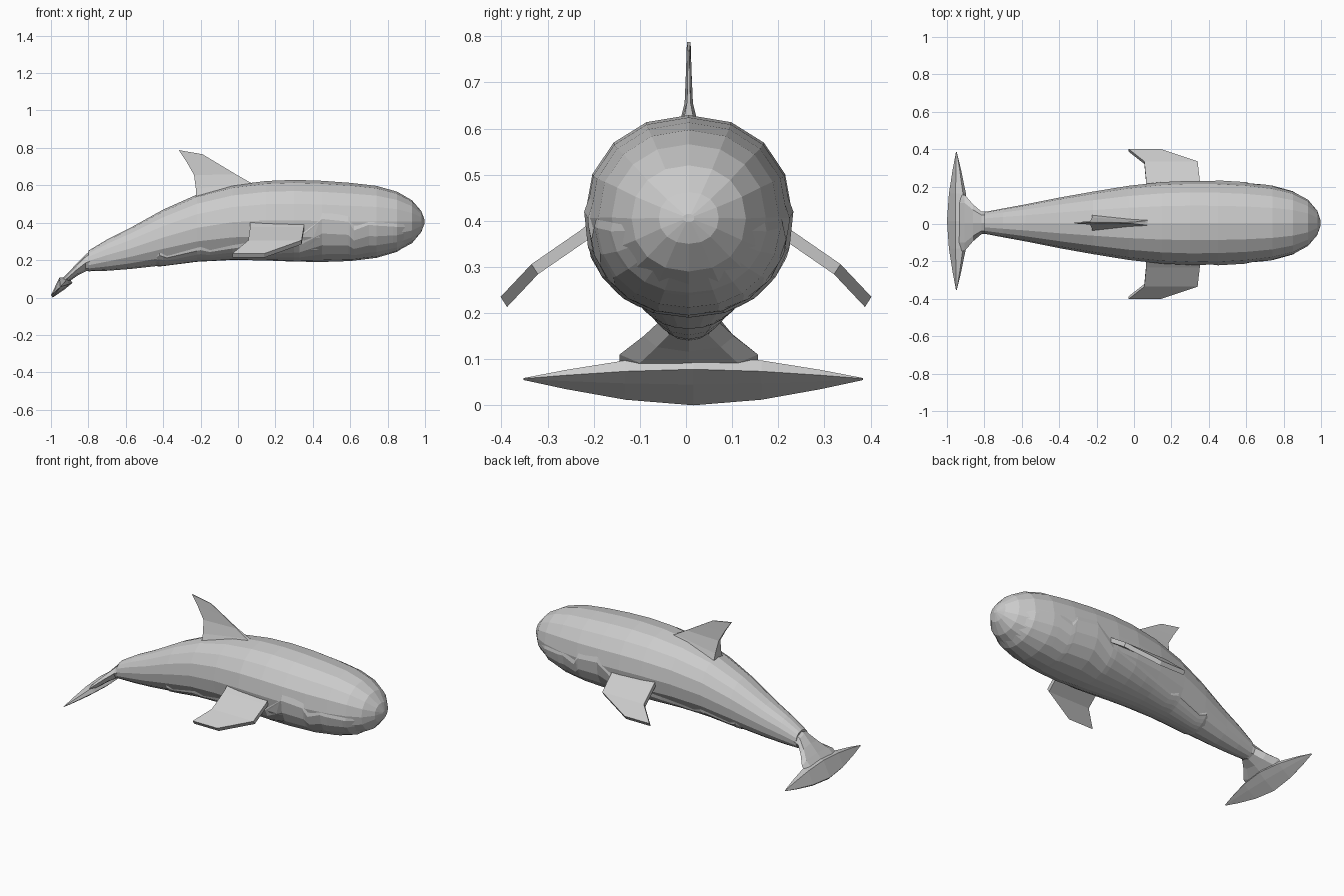
import bpy
from math import sin, cos, pi, asin, copysign

if "Cube" in bpy.data.objects:
    bpy.data.objects.remove(bpy.data.objects["Cube"])

YC = 0.006  # centre plane of the body


def make(name, verts, faces):
    me = bpy.data.meshes.new(name)
    me.from_pydata(verts, [], faces)
    me.update()
    ob = bpy.data.objects.new(name, me)
    bpy.context.collection.objects.link(ob)
    return ob


def loft(name, rings, caps=True, closed=True):
    n = len(rings[0])
    verts = [p for r in rings for p in r]
    faces = []
    for i in range(len(rings) - 1):
        for j in range(n if closed else n - 1):
            k = (j + 1) % n
            faces.append((i*n + j, i*n + k, (i+1)*n + k, (i+1)*n + j))
    if caps:
        faces.append(tuple(range(n))[::-1])
        faces.append(tuple(range((len(rings)-1)*n, len(rings)*n)))
    return make(name, verts, faces)


def lerp(table, x):
    for a, b in zip(table, table[1:]):
        if x <= b[0]:
            t = max(0, (x - a[0]) / (b[0] - a[0]))
            return [p + (q - p)*t for p, q in zip(a, b)][1:]
    return table[-1][1:]


# x, top z, bottom z, half width
PROFILE = [(-0.80, .25, .14, .058), (-0.70, .31, .143, .077), (-0.58, .37, .152, .099),
           (-0.40, .47, .172, .135), (-0.22, .55, .195, .167), (-0.03, .60, .205, .198),
           (0.15, .623, .202, .218), (0.30, .629, .196, .225), (0.45, .624, .194, .223),
           (0.60, .613, .199, .214), (0.74, .597, .216, .196), (0.85, .566, .248, .167),
           (0.93, .520, .290, .124), (0.98, .462, .350, .065), (0.998, .415, .397, .012)]


def skin(x, a, off=0.0):
    top, bot, hw = lerp(PROFILE, x)
    p = lambda v: copysign(abs(v)**0.93, v)
    return (x, YC + (hw + off)*p(sin(a)), (top + bot)/2 + ((top - bot)/2 + off)*p(cos(a)))


# body
N = 16
loft("body", [[skin(r[0], 2*pi*j/N) for j in range(N)] for r in PROFILE])

# belly patch: thin raised shell with a wavy upper edge
EDGE = [(-0.47, .20), (-0.42, .255), (-0.38, .235), (-0.20, .285), (-0.15, .27), (0.05, .31),
        (0.33, .38), (0.45, .485), (0.59, .47), (0.62, .42), (0.70, .45), (0.83, .43), (0.93, .41)]
rows = []
for x in sorted({e[0] for e in EDGE} | {r[0] for r in PROFILE if -0.47 < r[0] < 0.93}):
    top, bot, hw = lerp(PROFILE, x)
    s = (lerp(EDGE, x)[0] - (top + bot)/2) / ((top - bot)/2)
    half = pi/2 + asin(max(-1, min(1, s)))
    end = x < -0.46 or x > 0.92
    rows.append([skin(x, pi + half*(k/6 - 1), -0.008 if k in (0, 12) or end else 0.004)
                 for k in range(13)])
loft("belly_patch", rows, caps=False, closed=False)

# tail stock flaring into the fluke: x, centre z, half height, half width
STOCK = [(-0.78, .20, .055, .060), (-0.815, .185, .045, .060), (-0.86, .150, .034, .098),
         (-0.905, .110, .026, .150), (-0.945, .075, .020, .150)]
loft("tail_stock", [[(x, YC + w*sin(2*pi*j/8), z + h*cos(2*pi*j/8)) for j in range(8)]
                    for x, z, h, w in STOCK])

# tail fluke: six-sided slanted sections swept from tip to tip
rings = []
for t in (-1, -.75, -.4, 0, .4, .75, 1):
    k = max(0.04, 1 - abs(t)**1.7)
    sec = [(-.885, .078), (-.905, .108), (-.955, .107), (-1.0, .012), (-.99, 0), (-.925, .045)]
    rings.append([(-.95 + (x + .95)*k, .016 + .368*t, .057 + (z - .057)*k) for x, z in sec])
loft("tail_fluke", rings)

# dorsal fin: outline levels going up, as (rear x, rear z, front x, front z, half thickness)
LEVELS = [(-0.225, .53, 0.10, .60, .045), (-0.225, .58, 0.06, .618, .028),
          (-0.235, .655, -0.01, .658, .009), (-0.275, .725, -0.10, .712, .006),
          (-0.317, .788, -0.19, .766, .004)]
loft("dorsal_fin", [[(a, YC - h, az), (b, YC - h*.4, bz), (b, YC + h*.4, bz), (a, YC + h, az)]
                    for a, az, b, bz, h in LEVELS])

# pectoral fins: chord sections from root to tip, as (rear x, front x, y, z)
CHORDS = [(0.065, .355, .17, .41), (0.065, .352, .225, .366), (0.055, .340, .328, .295),
          (-0.03, .140, .395, .224)]
for side, name in ((1, "left_flipper"), (-1, "right_flipper")):
    loft(name, [[(a, side*(y - .007), z - .011), (b, side*(y - .007), z - .011),
                 (b, side*(y + .007), z + .011), (a, side*(y + .007), z + .011)]
                for a, b, y, z in CHORDS])

# consistent outward normals
import bmesh
for ob in bpy.data.objects:
    bm = bmesh.new()
    bm.from_mesh(ob.data)
    bmesh.ops.recalc_face_normals(bm, faces=bm.faces)
    bm.to_mesh(ob.data)
    bm.free()
